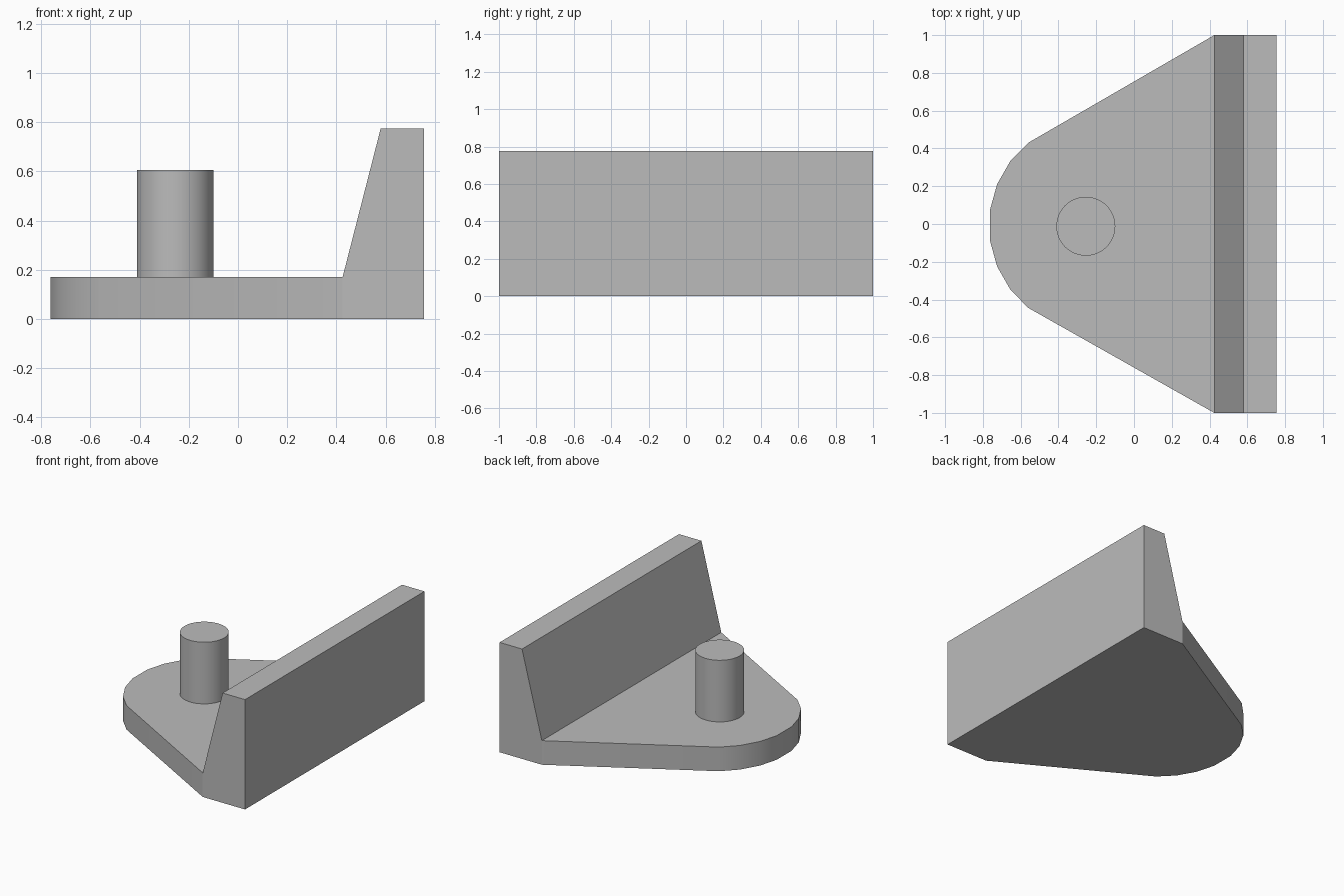
import bpy, bmesh
from math import radians

cube = bpy.data.objects.get("Cube")
if cube:
    bpy.data.objects.remove(cube, do_unlink=True)

PLATE_TOP, WALL_TOP, PEG_TOP = 0.17, 0.775, 0.605
WALL_FOOT, WALL_CREST, WALL_BACK = 0.425, 0.58, 0.755

grey = bpy.data.materials.new("plain grey")
grey.use_nodes = True
colour = (0.5, 0.5, 0.5, 1)
grey.diffuse_color = colour
grey.node_tree.nodes["Principled BSDF"].inputs["Base Color"].default_value = colour


def finish(obj):
    obj.data.materials.clear()
    obj.data.materials.append(grey)
    bpy.ops.object.select_all(action="DESELECT")
    obj.select_set(True)
    bpy.context.view_layer.objects.active = obj
    bpy.ops.object.shade_smooth_by_angle(angle=radians(25))


def extrude_up(bm, faces, height):
    """Extrude faces upward, remove the old ones and return the new vertices."""
    new = bmesh.ops.extrude_face_region(bm, geom=faces)["geom"]
    verts = [g for g in new if isinstance(g, bmesh.types.BMVert)]
    bmesh.ops.translate(bm, vec=(0, 0, height), verts=verts)
    return verts


# Tapered base plate with a rounded nose, as one solid with the wall
bm = bmesh.new()
nose = [(-0.56, 0.437), (-0.655, 0.34), (-0.725, 0.217), (-0.762, 0.083)]
nose_y = -0.007
side = [(x, y + nose_y) for x, y in nose]
other = [(x, nose_y - y) for x, y in reversed(nose)]
outline = [(WALL_FOOT, 1)] + side + other + [(WALL_FOOT, -1)]
ring = [bm.verts.new((x, y, 0)) for x, y in outline]
back = [bm.verts.new((WALL_BACK, y, 0)) for y in (-1, 1)]
plate = bm.faces.new(ring)
strip = bm.faces.new([ring[0], ring[-1]] + back)
extrude_up(bm, [plate, strip], PLATE_TOP)
bmesh.ops.recalc_face_normals(bm, faces=bm.faces)

# Wall with a sloping inner face, raised from the strip at the wide end
top = [f for f in bm.faces if f.normal.z > 0.9
       and f.calc_center_median().x > WALL_FOOT]
for v in extrude_up(bm, top, WALL_TOP - PLATE_TOP):
    if v.co.x < WALL_CREST:
        v.co.x = WALL_CREST
bmesh.ops.delete(bm, geom=[f for f in top if f.is_valid], context="FACES_ONLY")
bmesh.ops.recalc_face_normals(bm, faces=bm.faces)
bmesh.ops.dissolve_limit(bm, angle_limit=radians(1), verts=bm.verts, edges=bm.edges)

mesh = bpy.data.meshes.new("base_and_wall")
bm.to_mesh(mesh)
bm.free()
body = bpy.data.objects.new("base_and_wall", mesh)
bpy.context.collection.objects.link(body)
finish(body)

# Round peg standing on the plate
bpy.ops.mesh.primitive_cylinder_add(
    vertices=48, radius=0.156, depth=PEG_TOP - PLATE_TOP,
    location=(-0.255, -0.012, (PEG_TOP + PLATE_TOP) / 2))
peg = bpy.context.object
peg.name = "peg"
finish(peg)
